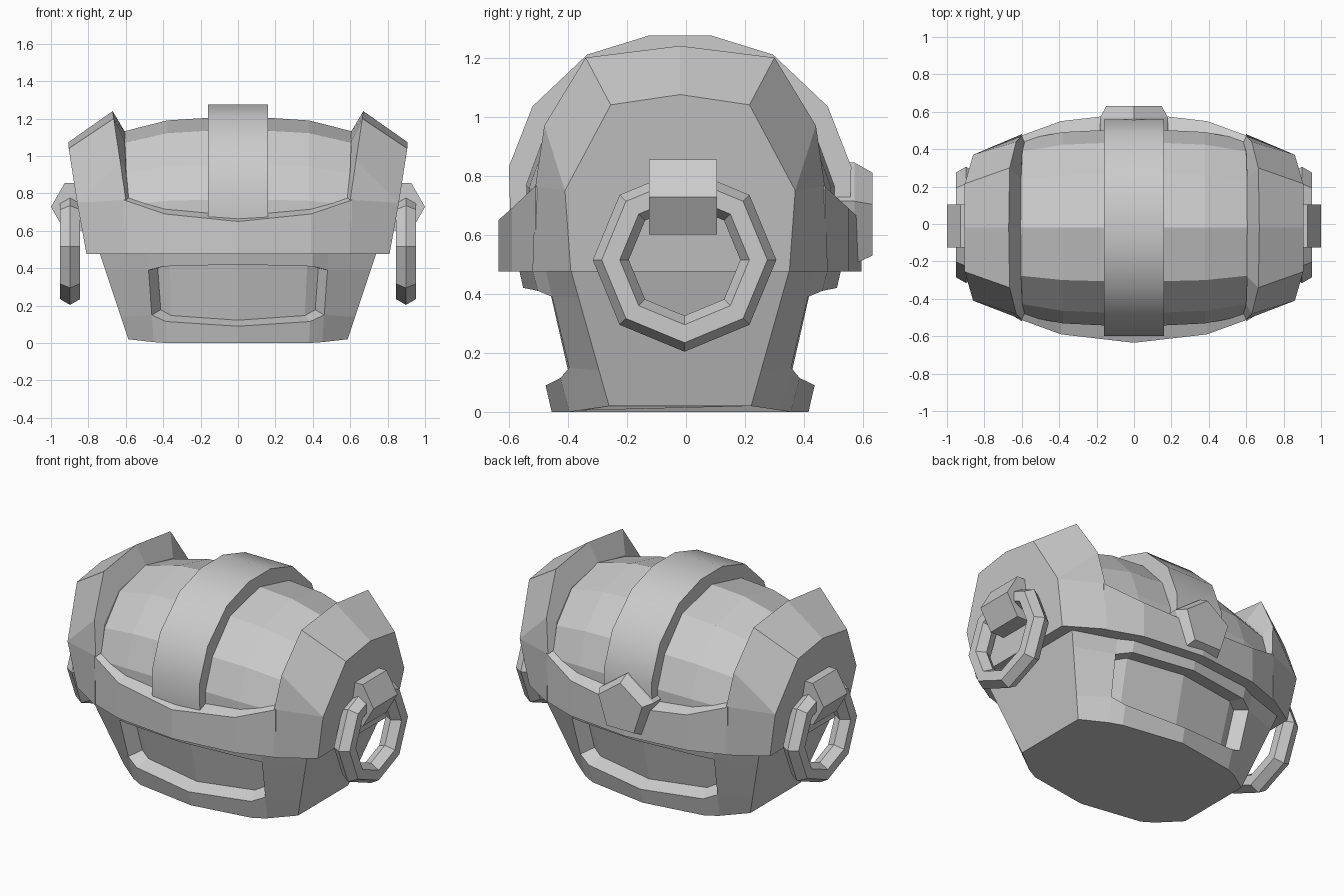
import bpy, bmesh, math
from mathutils import Vector

cube = bpy.data.objects.get("Cube")
if cube:
    bpy.data.objects.remove(cube, do_unlink=True)

YC = -0.02  # depth centre of the chest body

grey = bpy.data.materials.new("plain_grey")
grey.use_nodes = True
grey.diffuse_color = (0.6, 0.6, 0.6, 1)
grey.node_tree.nodes["Principled BSDF"].inputs["Base Color"].default_value = (0.6, 0.6, 0.6, 1)


def finish(bm, name, smooth=None):
    bmesh.ops.remove_doubles(bm, verts=bm.verts, dist=0.0005)
    bmesh.ops.recalc_face_normals(bm, faces=bm.faces)
    mesh = bpy.data.meshes.new(name)
    bm.to_mesh(mesh)
    bm.free()
    mesh.materials.append(grey)
    obj = bpy.data.objects.new(name, mesh)
    bpy.context.collection.objects.link(obj)
    if smooth:
        bpy.ops.object.select_all(action="DESELECT")
        obj.select_set(True)
        bpy.context.view_layer.objects.active = obj
        bpy.ops.object.shade_smooth_by_angle(angle=math.radians(smooth))
    return obj


def loft(loops, closed_path=False, caps=True):
    """Skin a list of closed loops that have equal point counts."""
    bm = bmesh.new()
    rings = [[bm.verts.new(p) for p in loop] for loop in loops]
    pairs = list(zip(rings, rings[1:]))
    if closed_path:
        pairs.append((rings[-1], rings[0]))
    for a, b in pairs:
        for i in range(len(a)):
            j = (i + 1) % len(a)
            bm.faces.new((a[i], a[j], b[j], b[i]))
    if caps and not closed_path:
        bm.faces.new(rings[0])
        bm.faces.new(rings[-1])
    return bm


def mirror_profile(half):
    """Half outline from side to middle, mirrored front to back."""
    rest = [(-y, z) for y, z in reversed(half) if y > 0]
    return list(half) + rest


# Tapered base: columns of (x, y) at the bottom and top, bowed front and back
columns = [
    ((-0.58, 0.235), (-0.74, 0.37), (0.02, 0.14, 0.39, 0.48)),
    ((-0.45, 0.34), (-0.485, 0.455), (0.005, 0.15, 0.39, 0.48)),
    ((-0.38, 0.375), (-0.40, 0.50), (0, 0.115, 0.41, 0.48)),
    ((0, 0.435), (0, 0.545), (0, 0.09, 0.42, 0.48)),
]
columns += [((-b[0], b[1]), (-t[0], t[1]), z) for b, t, z in columns[2::-1]]
loops = []
for level in range(4):
    front = []
    for low, high, heights in columns:
        z = heights[level]
        x, y = Vector(low).lerp(Vector(high), z / 0.48)
        front.append((x, YC - y, z))
    loops.append(front + [(x, 2 * YC - y, z) for x, y, z in reversed(front)])
base = loft(loops)
bmesh.ops.recalc_face_normals(base, faces=base.faces)

# Sunken panel on the front and the back
for side in (-1, 1):
    panel = []
    for f in base.faces:
        c = f.calc_center_median()
        if len(f.verts) == 4 and 0.15 < c.z < 0.38 and abs(c.x) < 0.47 and (c.y - YC) * side > 0.2:
            panel.append(f)
    bmesh.ops.inset_region(base, faces=panel, thickness=0.012, depth=-0.085,
                           use_even_offset=True)
finish(base, "base")

# Lid rim: stations of x, outer depth, outer height, ledge depth, ledge height
stations = [(0, 0.615, 0.65, 0.53, 0.68), (0.39, 0.57, 0.69, 0.50, 0.72),
            (0.61, 0.49, 0.765, 0.45, 0.785)]
stations = [(-s[0],) + s[1:] for s in stations[:0:-1]] + stations
loops = []
for x, y, z, yi, zi in stations:
    half = [(y, 0.475), (y, z), (yi, zi)]
    loops.append([(x, YC + a, b) for a, b in mirror_profile(half)])
finish(loft(loops), "lid_rim")

# Bulging lid between the end caps
barrel = mirror_profile([(0.53, 0.6), (0.53, 0.77), (0.46, 0.96), (0.29, 1.145), (0, 1.215)])
loops = []
for x, s in ((-0.62, 0.88), (-0.38, 0.965), (0, 1), (0.38, 0.965), (0.62, 0.88)):
    loops.append([(x, YC + y * s, 0.5 + (z - 0.5) * s) for y, z in barrel])
finish(loft(loops), "lid_barrel")

# Centre strap over the lid
outer = mirror_profile([(0.575, 0.66), (0.58, 0.83), (0.5, 1.035), (0.315, 1.21), (0.105, 1.275)])
inner = [(y * 0.82, 0.6 + (z - 0.6) * 0.82) for y, z in outer]
strap = loft([[(x, YC + y, z) for y, z in outer + inner[::-1]] for x in (-0.16, 0.16)])
finish(strap, "centre_strap", 40)

# End caps: inner lip, raised ridge and outer face
lip = [(0.6, 0.45, 0.475), (0.585, 0.455, 0.785), (0.6, 0.41, 0.93), (0.605, 0.26, 1.08), (0.605, 0, 1.13)]
ridge = [(0.6, 0.5, 0.475), (0.6, 0.49, 0.765), (0.63, 0.46, 0.97), (0.665, 0.32, 1.2), (0.67, 0, 1.24)]
face = [(0.81, 0.37, 0.475), (0.86, 0.39, 0.75), (0.86, 0.39, 0.75), (0.905, 0.235, 1.04), (0.905, 0, 1.075)]


def cap_loop(half, side):
    pts = half + [(x, -y, z) for x, y, z in half[-2::-1]]
    return [(side * x, YC + y, z) for x, y, z in pts]


for side, label in ((1, "left"), (-1, "right")):
    finish(loft([cap_loop(h, side) for h in (lip, ridge, face)]), label + "_end_cap")

    # Ring handle: eight sides with a six-sided section
    loops = []
    for i in range(8):
        a = math.tau * i / 8
        loop = []
        for j in range(6):
            b = math.tau * j / 6
            r = 0.25 + 0.061 * math.cos(b)
            loop.append((side * (0.898 + 0.061 * math.sin(b)), -0.005 + r * math.cos(a), 0.515 + r * math.sin(a)))
        loops.append(loop)
    finish(loft(loops, closed_path=True), label + "_ring_handle")

    # Six-sided boss that holds the ring
    loops = []
    for y in (-0.125, 0.105):
        loops.append([(side * (0.853 + 0.147 * math.cos(math.tau * i / 6)), y,
                       0.728 + 0.147 * math.sin(math.tau * i / 6)) for i in range(6)])
    finish(loft(loops), label + "_handle_boss")

# Five-sided lock with a tapered front
loops = []
for y, r in ((0.45, 0.19), (0.57, 0.19), (0.632, 0.155)):
    loops.append([(r * math.sin(math.tau * i / 5), y, 0.655 + r * math.cos(math.tau * i / 5)) for i in range(5)])
finish(loft(loops), "lock")
